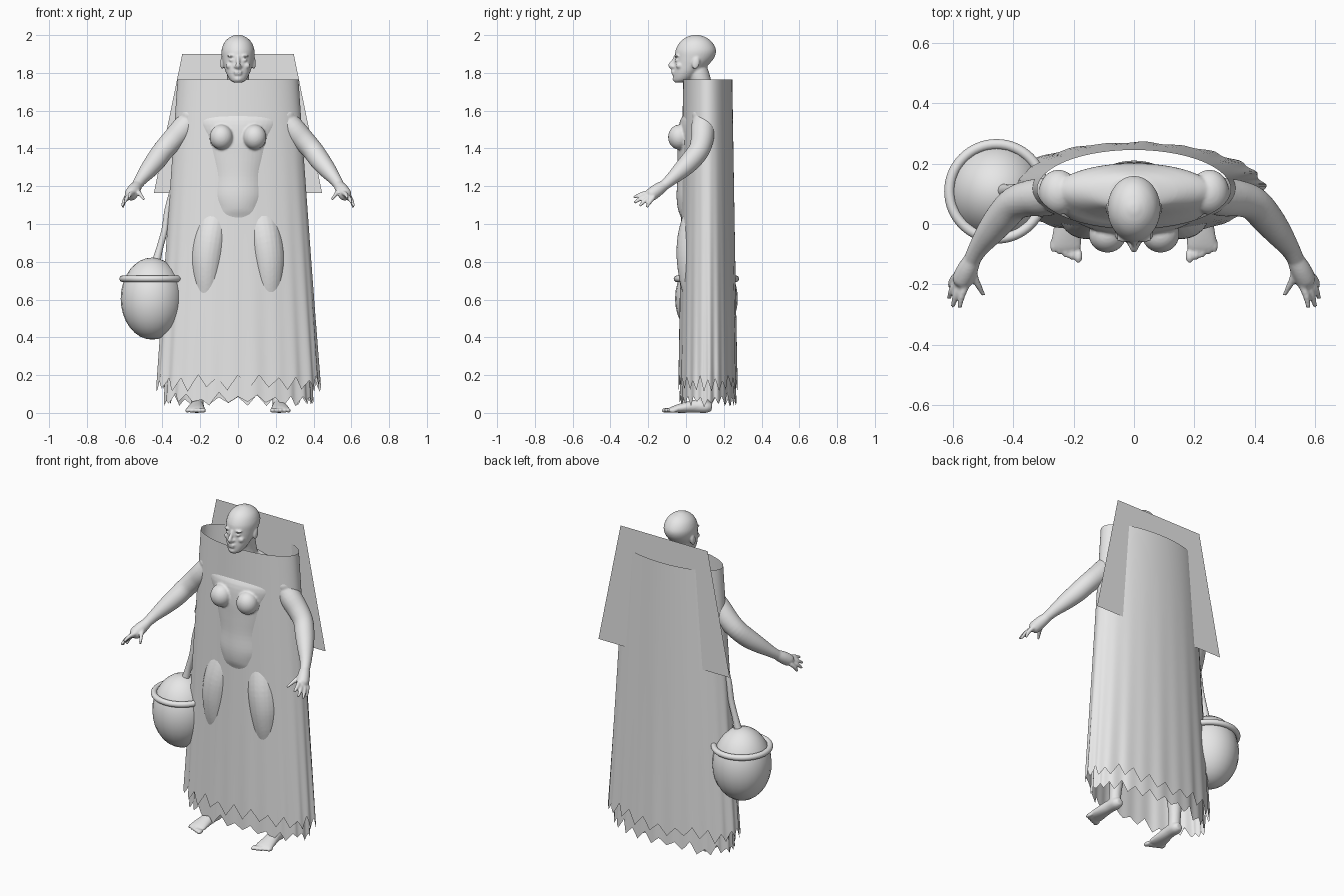
import bpy, bmesh, math, random
from mathutils import Vector, Matrix

random.seed(4)
if "Cube" in bpy.data.objects:
    bpy.data.objects.remove(bpy.data.objects["Cube"])

grey = bpy.data.materials.new("plain grey")
grey.use_nodes = True
grey.diffuse_color = (0.8, 0.8, 0.8, 1)
grey.node_tree.nodes["Principled BSDF"].inputs["Base Color"].default_value = (0.8, 0.8, 0.8, 1)


def finish(name, bm, smooth=True):
    """Turn a bmesh into a named, coloured object."""
    bmesh.ops.recalc_face_normals(bm, faces=bm.faces)
    for f in bm.faces:
        f.smooth = smooth
    mesh = bpy.data.meshes.new(name)
    bm.to_mesh(mesh)
    bm.free()
    mesh.materials.append(grey)
    obj = bpy.data.objects.new(name, mesh)
    bpy.context.collection.objects.link(obj)
    return obj


def skin_rings(bm, rings):
    n = len(rings[0])
    for a, b in zip(rings, rings[1:]):
        for i in range(n):
            j = (i + 1) % n
            bm.faces.new((a[i], a[j], b[j], b[i]))


def loft(bm, stations, side=1, upright=False, sides=24, steps=4):
    """Smooth tube through stations (x, y, z, radius, [second radius])."""
    pts = [Vector((s[0] * side, s[1], s[2], s[3], s[-1])) for s in stations]
    ext = [pts[0]] + pts + [pts[-1]]
    path = []
    for p, q, r, s in zip(ext, ext[1:], ext[2:], ext[3:]):
        for k in range(steps):
            t = k / steps
            path.append(q + (r - p) * (t / 2) + (p * 2 - q * 5 + r * 4 - s) * (t * t / 2)
                        + (q * 3 - p - r * 3 + s) * (t ** 3 / 2))
    path.append(pts[-1])
    rings = []
    for i, p in enumerate(path):
        d = path[min(i + 1, len(path) - 1)] - path[max(i - 1, 0)]
        t = Vector((0, 0, 1)) if upright else Vector(d[:3]).normalized()
        u = Vector((1, 0, 0))
        u = (u - t * u.dot(t)).normalized()
        v = t.cross(u)
        rings.append([bm.verts.new(Vector(p[:3]) + u * p[3] * math.cos(a) + v * p[4] * math.sin(a))
                      for a in (math.tau * k / sides for k in range(sides))])
    skin_rings(bm, rings)
    bm.faces.new(rings[0])
    bm.faces.new(rings[-1])


def ball(bm, centre, radii, turn=0.0):
    m = Matrix.Translation(centre) @ Matrix.Rotation(turn, 4, 'X') @ Matrix.Diagonal((*radii, 1))
    bmesh.ops.create_uvsphere(bm, u_segments=24, v_segments=16, radius=1, matrix=m)


# ---- body: torso and neck
body = bmesh.new()
loft(body, [(0, .1, .88, .12, .06), (0, .1, .95, .18, .1), (0, .09, 1.03, .17, .115),
            (0, .08, 1.08, .152, .123), (0, .08, 1.15, .167, .13), (0, .08, 1.25, .166, .125),
            (0, .08, 1.35, .186, .125), (0, .08, 1.45, .207, .125), (0, .085, 1.55, .26, .115),
            (0, .11, 1.62, .26, .09), (0, .11, 1.67, .17, .07), (0, .1, 1.7, .08, .06)],
     upright=True, sides=48)
loft(body, [(0, .1, 1.62, .075), (0, .085, 1.72, .058), (0, .065, 1.8, .058), (0, .05, 1.86, .05)],
     upright=True)

# ---- head: skull and jaw, then the features
loft(body, [(0, -.04, 1.748, .018), (0, -.02, 1.763, .042, .046), (0, .003, 1.8, .063, .069),
            (0, .027, 1.84, .076, .089), (0, .045, 1.88, .085, .104), (0, .052, 1.92, .087, .107),
            (0, .053, 1.96, .073, .087), (0, .053, 1.987, .046, .055), (0, .052, 2.001, .014)],
     upright=True, sides=40)
loft(body, [(0, -.058, 1.885, .008), (0, -.068, 1.86, .01), (0, -.082, 1.84, .013), (0, -.066, 1.826, .012)])
ball(body, (0, -.068, 1.806), (.024, .01, .007))
ball(body, (0, -.067, 1.795), (.021, .01, .007))
ball(body, (0, -.058, 1.768), (.02, .014, .014))

for s in (-1, 1):
    # nostril, eye, brow, cheek, ear
    ball(body, (.012 * s, -.068, 1.833), (.009, .01, .008))
    ball(body, (.033 * s, -.05, 1.868), (.015, .01, .008))
    ball(body, (.034 * s, -.049, 1.89), (.025, .012, .006))
    ball(body, (.045 * s, -.036, 1.838), (.02, .018, .016))
    ball(body, (.084 * s, .052, 1.852), (.01, .02, .034), -.2)
    # breast and shoulder
    ball(body, (.088 * s, -.035, 1.46), (.062, .06, .066))
    ball(body, (.25 * s, .105, 1.575), (.065, .075, .06))
    # leg
    loft(body, [(.11, .1, 1.12, .08), (.125, .076, 1.02, .096), (.145, .05, .92, .096),
                (.16, .042, .82, .092), (.165, .042, .73, .081), (.167, .052, .645, .07),
                (.18, .08, .52, .058), (.195, .1, .38, .058), (.21, .1, .2, .042),
                (.215, .095, .1, .034), (.215, .09, .03, .034)], s)
    # foot with toes
    loft(body, [(.215, .137, .03, .018, .018), (.215, .11, .032, .034, .032), (.217, .05, .035, .036, .034),
                (.222, -.02, .026, .045, .026), (.224, -.07, .018, .05, .017), (.224, -.09, .014, .042, .01)], s)
    for k in range(5):
        ball(body, ((.184 + .021 * k) * s, -.106 + .009 * k, .013), (.014 - .001 * k, .024, .013))
    # arm
    loft(body, [(.22, .105, 1.59, .06), (.29, .09, 1.505, .064), (.345, .085, 1.445, .06),
                (.395, .068, 1.39, .056), (.435, .025, 1.335, .054), (.475, -.025, 1.285, .046),
                (.515, -.08, 1.235, .033), (.538, -.122, 1.2, .027)], s)
    # hand: palm, four fingers, thumb
    loft(body, [(.53, -.108, 1.21, .026), (.55, -.148, 1.182, .034), (.568, -.185, 1.155, .034),
                (.575, -.2, 1.145, .022)], s)
    for base, tip in (((.556, -.2, 1.165), (.577, -.278, 1.14)), ((.57, -.2, 1.153), (.6, -.274, 1.112)),
                      ((.582, -.188, 1.145), (.613, -.246, 1.095)), ((.588, -.172, 1.142), (.61, -.208, 1.088)),
                      ((.538, -.145, 1.185), (.497, -.236, 1.13))):
        mid = Vector(base).lerp(Vector(tip), .5) + Vector((.004, 0, .004))
        loft(body, [(*base, .014), (*mid, .0115), (*tip, .007)], s, sides=12)

body_obj = finish("body", body)
fuse = body_obj.modifiers.new("fuse", 'REMESH')
fuse.mode = 'VOXEL'
fuse.voxel_size = .006
fuse.use_smooth_shade = True
soften = body_obj.modifiers.new("soften", 'SMOOTH')
soften.factor = .5
soften.iterations = 2


# ---- robe layers: flaring oval tubes with folds and a ragged hem
def robe(name, top, hem, tooth, inset, flare):
    bm = bmesh.new()
    cols, teeth, rows = 192, 24, 16
    per = cols // teeth
    tips = [(random.uniform(-.02, .02), random.uniform(-.015, .015)) for _ in range(teeth)]
    rings = []
    for r in range(rows + 1):
        ring = []
        for c in range(cols):
            a = math.tau * c / cols
            k, f = c // per, (c % per) / per
            peak, low, nxt = tips[k][0], tips[k][1], tips[(k + 1) % teeth][0]
            # straight cut from peak to trough to next peak
            if f < .5:
                cut = (tooth + peak) * (1 - 2 * f) + low * 2 * f
            else:
                cut = low * (2 - 2 * f) + (tooth + nxt) * (2 * f - 1)
            z = top + (hem + cut - top) * r / rows
            t = (1.765 - z) / 1.6
            fold = 1 + t * t * (.012 * math.sin(a * 22) + .008 * math.sin(a * 13 + 1))
            rx = (.32 + flare * t - inset) * fold
            ry = (.13 + .025 * t - inset) * fold
            ring.append(bm.verts.new((rx * math.cos(a), .115 + ry * math.sin(a), z)))
        rings.append(ring)
    skin_rings(bm, rings)
    return finish(name, bm)


robe("outer_robe", 1.765, .125, .06, 0, .11)
robe("under_robe", .8, .045, .045, .008, .075)

# ---- flat panel standing behind the shoulders
panel = bmesh.new()
panel.faces.new([panel.verts.new(p) for p in
                 ((-.445, .212, 1.165), (.445, .212, 1.165), (.295, .212, 1.9), (-.295, .212, 1.9))])
finish("back_panel", panel, smooth=False)

# ---- hanging pot with rim and handle
POT = (-.455, .108, .605)
pot = bmesh.new()
ball(pot, POT, (.166, .166, .217))
finish("pot", pot)

handle = bmesh.new()
loft(handle, [(-.435, .11, .79, .024), (-.415, .113, .87, .018), (-.388, .115, .97, .017),
              (-.372, .115, 1.08, .016), (-.34, .115, 1.2, .015)])
finish("pot_handle", handle)

bpy.ops.mesh.primitive_torus_add(major_radius=.156, minor_radius=.017, major_segments=64,
                                 minor_segments=16, location=(POT[0], POT[1], .71))
rim = bpy.context.object
rim.name = "pot_rim"
rim.data.materials.append(grey)
bpy.ops.object.shade_smooth()
